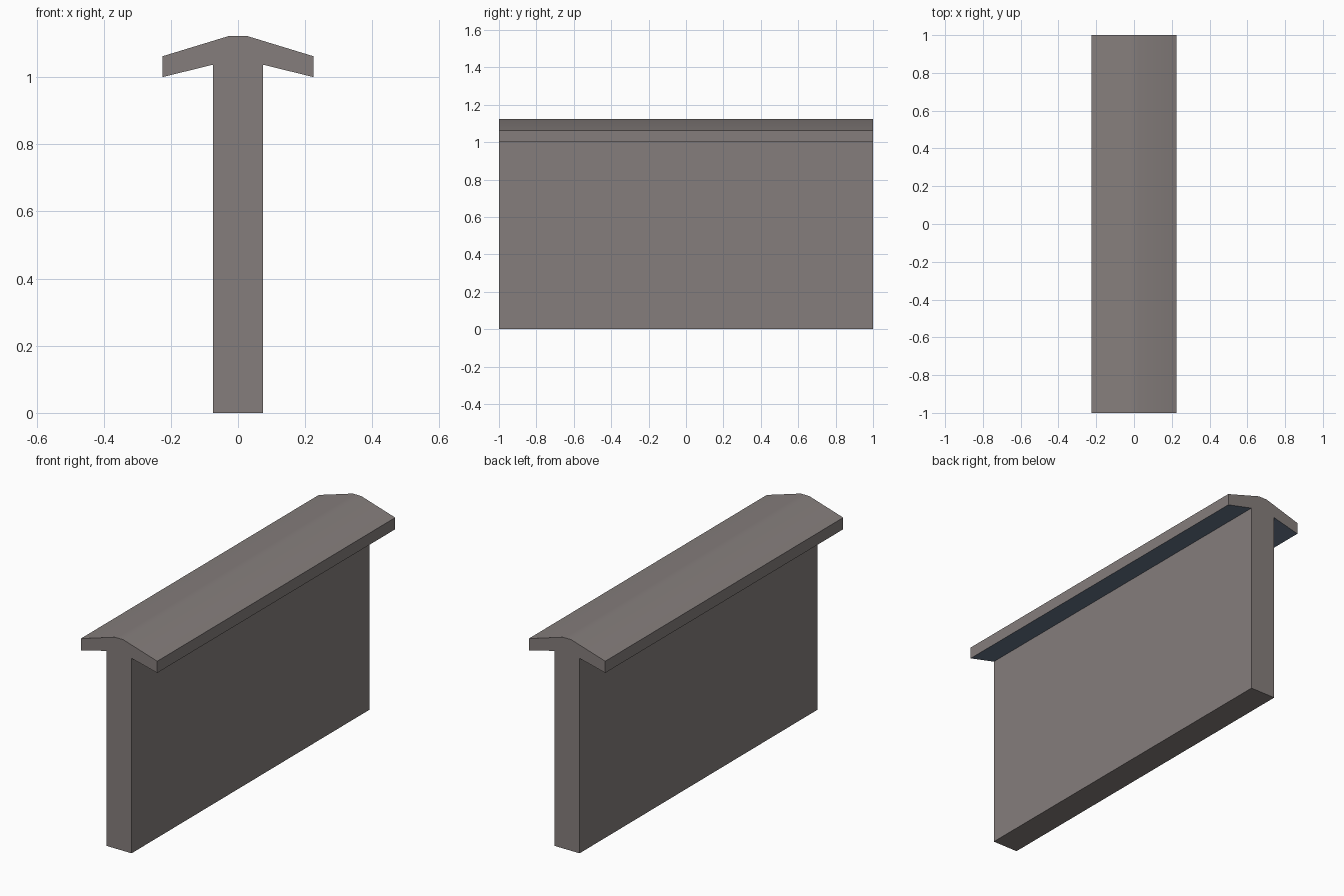
import bpy, bmesh, math

if "Cube" in bpy.data.objects:
    bpy.data.objects.remove(bpy.data.objects["Cube"])

def material(name, rgb):
    m = bpy.data.materials.new(name)
    m.diffuse_color = (*rgb, 1)
    m.use_nodes = True
    m.node_tree.nodes["Principled BSDF"].inputs["Base Color"].default_value = m.diffuse_color
    return m

stone = material("warm grey stone", (0.235, 0.208, 0.202))
slate = material("dark blue slate", (0.125, 0.165, 0.235))

# Wall with a pitched coping: half profile (x, z), mirrored to the left
half = [(0.074, 0), (0.074, 1.037), (0.225, 1.0), (0.225, 1.062), (0.025, 1.123)]
profile = half + [(-x, z) for x, z in reversed(half)]

bm = bmesh.new()
face = bm.faces.new([bm.verts.new((x, -1, z)) for x, z in profile])
ext = bmesh.ops.extrude_face_region(bm, geom=[face], use_keep_orig=True)
verts = [g for g in ext["geom"] if isinstance(g, bmesh.types.BMVert)]
bmesh.ops.translate(bm, verts=verts, vec=(0, 2, 0))
bmesh.ops.recalc_face_normals(bm, faces=bm.faces)
bm.normal_update()

# Slate colour on the underside of the coping only
for f in bm.faces:
    f.material_index = int(f.normal.z < -0.5 and f.calc_center_median().z > 0.5)

mesh = bpy.data.meshes.new("coped_wall")
bm.to_mesh(mesh)
bm.free()
mesh.materials.append(stone)
mesh.materials.append(slate)
obj = bpy.data.objects.new("coped_wall", mesh)
bpy.context.collection.objects.link(obj)

# Soft ridge, sharp corners
bpy.context.view_layer.objects.active = obj
obj.select_set(True)
bpy.ops.object.shade_smooth_by_angle(angle=math.radians(30))
